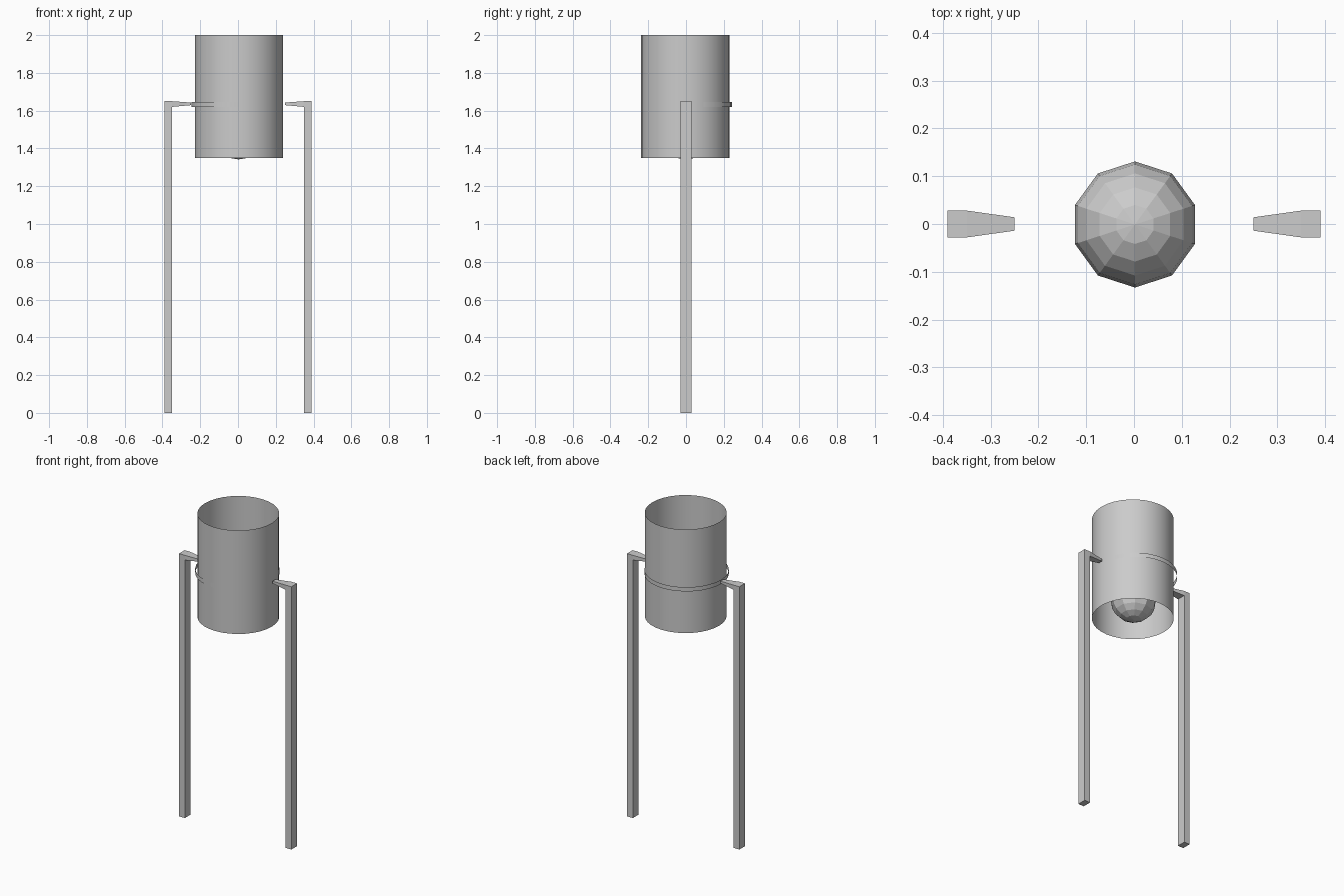
import bpy, bmesh, math

if "Cube" in bpy.data.objects:
    bpy.data.objects.remove(bpy.data.objects["Cube"])


def select_only(ob):
    bpy.ops.object.select_all(action='DESELECT')
    ob.select_set(True)
    bpy.context.view_layer.objects.active = ob


def open_tube(name, x, y, radius, z0, z1, sides=32):
    bpy.ops.mesh.primitive_cylinder_add(
        vertices=sides, radius=radius, depth=z1 - z0,
        end_fill_type='NOTHING', location=(x, y, (z0 + z1) / 2))
    ob = bpy.context.object
    ob.name = name
    select_only(ob)
    bpy.ops.object.shade_smooth_by_angle(angle=math.radians(30))
    return ob


# Thin open-ended drum shade
open_tube("shade", 0.005, -0.004, 0.233, 1.35, 2.0)

# Thin band around the shade, slightly off centre so it dips inside it
open_tube("support_band", -0.006, 0.0025, 0.24, 1.62, 1.647)

# Faceted bulb inside the shade
bpy.ops.mesh.primitive_uv_sphere_add(
    segments=10, ring_count=10, radius=0.132, location=(0.002, -0.001, 1.474))
bpy.context.object.name = "bulb"

# Legs: square post with a tapering arm at the top, mirrored in x
bm = bmesh.new()


def rectangle(x0, x1, y, z):
    return [bm.verts.new(p) for p in
            ((x0, -y, z), (x1, -y, z), (x1, y, z), (x0, y, z))]


rings = [rectangle(0.35, 0.39, 0.028, z) for z in (0, 1.62, 1.65)]
tip = [bm.verts.new((0.25, s * 0.014, z))
       for s, z in ((-1, 1.629), (1, 1.629), (1, 1.643), (-1, 1.643))]
bm.faces.new(rings[0])
bm.faces.new(rings[2])
for k, (a, b) in enumerate(zip(rings, rings[1:])):
    for i in range(4):
        j = (i + 1) % 4
        if k == 1 and i == 3:
            continue  # the arm starts here
        bm.faces.new((a[i], a[j], b[j], b[i]))
root = [rings[1][0], rings[1][3], rings[2][3], rings[2][0]]
for i in range(4):
    j = (i + 1) % 4
    bm.faces.new((root[i], root[j], tip[j], tip[i]))
bm.faces.new(tip)
bmesh.ops.recalc_face_normals(bm, faces=bm.faces[:])
mesh = bpy.data.meshes.new("legs")
bm.to_mesh(mesh)
bm.free()
legs = bpy.data.objects.new("legs", mesh)
bpy.context.collection.objects.link(legs)
legs.modifiers.new("mirror", 'MIRROR').use_axis[0] = True
